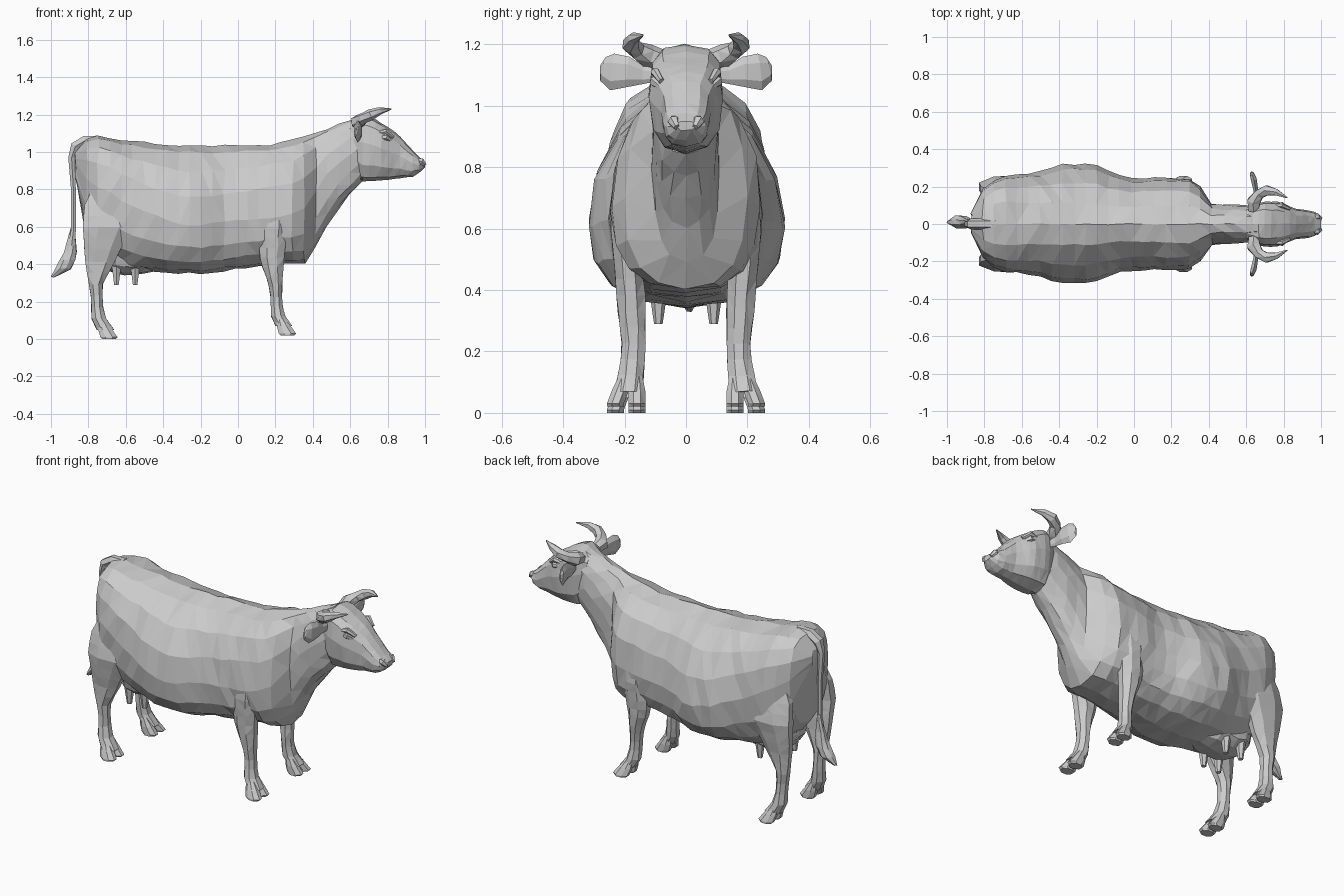
import bpy
import bmesh
import random
from math import sin, cos, pi
from mathutils import Vector

random.seed(4)
default_cube = bpy.data.objects.get("Cube")
if default_cube:
    bpy.data.objects.remove(default_cube)

UP = Vector((0, 0, 1))
SIDEWAYS = Vector((0, 1, 0))


def along(curve, t):
    """Value of a sparse profile curve at position t."""
    for (start, before), (end, after) in zip(curve, curve[1:]):
        if t <= end:
            break
    blend = min(max((t - start) / (end - start), 0), 1)
    return before + (after - before) * blend


def spread(start, end, count):
    """Evenly spaced stations from start to end."""
    return [start + (end - start) * i / (count - 1) for i in range(count)]


def circle(count, phase=0.0):
    return [2 * pi * (i + phase) / count for i in range(count)]


def power(value, exponent):
    """Signed power, used to make round sections boxier or leaner."""
    return abs(value) ** exponent * (1 if value > 0 else -1)


def loft(name, rings, jitter=0.0):
    """Skin a list of equal rings, close both ends and keep flat facets."""
    bm = bmesh.new()
    loops = [[bm.verts.new(point) for point in ring] for ring in rings]
    for low, high in zip(loops, loops[1:]):
        for i in range(len(low)):
            bm.faces.new((low[i - 1], low[i], high[i], high[i - 1]))
    bm.faces.new(loops[0])
    bm.faces.new(loops[-1])
    for vert in bm.verts:
        vert.co += Vector([random.uniform(-jitter, jitter) for axis in "xyz"])
    bmesh.ops.triangulate(bm, faces=bm.faces[:])
    bmesh.ops.recalc_face_normals(bm, faces=bm.faces[:])
    mesh = bpy.data.meshes.new(name)
    bm.to_mesh(mesh)
    bm.free()
    obj = bpy.data.objects.new(name, mesh)
    bpy.context.collection.objects.link(obj)


def torso(name, stations, top, bottom, width, share, lean, count, jitter):
    """Loft along x; share places the widest height, lean trims the upper half."""
    rings = []
    for x in stations:
        low, high, wide = along(bottom, x), along(top, x), along(width, x)
        middle = low + (high - low) * along(share, x)
        ring = []
        for angle in circle(count):
            upper = cos(angle) > 0
            exponent = along(lean, x) if upper else .8
            reach = high - middle if upper else middle - low
            ring.append(Vector((x, wide * power(sin(angle), exponent),
                                middle + reach * power(cos(angle), exponent))))
        rings.append(ring)
    loft(name, rings, jitter)


def level_ring(x, y, z, rx, ry, count=8):
    """Horizontal ring used for upright parts."""
    return [Vector((x + rx * cos(a), y + ry * sin(a), z))
            for a in circle(count, 0.5)]


def tube(name, path, radii, flat=1.0, across=SIDEWAYS, side=1):
    """Tapering tube along a path; flat squashes it along the second axis."""
    points = [Vector((x, y * side, z)) for x, y, z in path]
    rings = []
    for i, (point, radius) in enumerate(zip(points, radii)):
        ahead = points[min(i + 1, len(points) - 1)]
        tangent = (ahead - points[max(i - 1, 0)]).normalized()
        u = (across - tangent * across.dot(tangent)).normalized()
        v = tangent.cross(u) * flat
        rings.append([point + radius * (u * cos(a) + v * sin(a))
                      for a in circle(6)])
    loft(name, rings)


# Trunk and neck
torso(
    "body", spread(-.87, .66, 26),
    top=[(-.87, 1), (-.84, 1.06), (-.78, 1.09), (-.5, 1.05), (-.2, 1.03),
         (.2, 1.04), (.45, 1.11), (.66, 1.2)],
    bottom=[(-.87, .85), (-.8, .5), (-.6, .38), (-.4, .35), (-.2, .35),
            (.2, .4), (.35, .4), (.4, .45), (.43, .54), (.55, .71), (.66, .84)],
    width=[(-.87, .06), (-.8, .2), (-.73, .25), (-.54, .27), (-.38, .32),
           (-.22, .32), (-.05, .25), (.33, .24), (.37, .17), (.41, .11),
           (.66, .09)],
    share=[(-.87, .6), (-.7, .55), (-.3, .38), (.3, .4), (.5, .55)],
    lean=[(-.7, .8), (-.35, 1.1), (-.1, 1.1), (.2, .9)],
    count=16, jitter=.006)

# Head, from the poll to the muzzle
torso(
    "head", spread(.6, 1, 13),
    top=[(.6, 1.16), (.65, 1.2), (.68, 1.2), (.73, 1.18), (.85, 1.1),
         (.95, .99), (1, .95)],
    bottom=[(.6, .95), (.65, .84), (.8, .85), (.95, .87), (1, .92)],
    width=[(.6, .08), (.68, .12), (.77, .12), (.87, .08), (.96, .07), (1, .03)],
    share=[(.6, .6), (1, .5)],
    lean=[(.7, .65), (.9, .8)],
    count=12, jitter=.002)


def leg(name, side, top, ground, x_line, y_line, depth, width):
    """Limb lofted upwards from its hoof, with two toes under it."""
    ankle = ground + .05
    loft(name, [level_ring(along(x_line, z), along(y_line, z) * side, z,
                           along(depth, z), along(width, z))
                for z in spread(ankle, top, 15)], jitter=.002)
    x = along(x_line, ankle)
    for toe, y, splay in (("inner", .16, 0), ("outer", .2, .03)):
        loft(f"{name}_{toe}_toe", [
            level_ring(x - .02, y * side, ankle + .05, .02, .02),
            level_ring(x, (y + splay / 2) * side, ankle, .04, .03),
            level_ring(x + .02, (y + splay) * side, ground + .01, .05, .03),
            level_ring(x + .02, (y + splay) * side, ground, .04, .03)])


for label, side in (("left", 1), ("right", -1)):
    leg(f"front_leg_{label}", side, top=.8, ground=.02,
        x_line=[(.06, .25), (.13, .21), (.3, .2), (.42, .18), (.8, .2)],
        y_line=[(.05, .19), (.2, .17), (.4, .18), (.6, .2), (.8, .18)],
        depth=[(.05, .05), (.2, .03), (.3, .04), (.42, .07), (.65, .08)],
        width=[(.05, .05), (.2, .04), (.35, .05), (.7, .05), (.8, .03)])
    leg(f"hind_leg_{label}", side, top=.9, ground=0,
        x_line=[(.05, -.71), (.12, -.75), (.3, -.76), (.5, -.72), (.6, -.69)],
        y_line=[(.05, .19), (.2, .17), (.4, .18), (.6, .2), (.9, .16)],
        depth=[(.05, .05), (.2, .03), (.3, .04), (.4, .08), (.5, .11),
               (.6, .15), (.72, .14), (.9, .05)],
        width=[(.05, .05), (.2, .04), (.4, .04), (.6, .06), (.9, .03)])

    # Horn sweeping out, forward and up
    tube(f"horn_{label}",
         [(.64, .07, 1.15), (.64, .12, 1.16), (.67, .16, 1.18),
          (.71, .18, 1.2), (.76, .17, 1.22), (.82, .14, 1.23)],
         [.03, .04, .03, .03, .02, .003], across=UP, side=side)

    # Leaf shaped ear
    tube(f"ear_{label}",
         [(.66, .09, 1.1), (.65, .14, 1.1), (.65, .19, 1.11),
          (.64, .24, 1.11), (.63, .27, 1.12), (.63, .28, 1.12)],
         [.02, .03, .05, .06, .04, .01], flat=.3, across=UP, side=side)

    # Eye under a heavy brow, and nostril rim
    tube(f"eye_{label}", [(.76, .1, 1.08), (.79, .1, 1.08), (.82, .08, 1.06)],
         [.01, .02, .01], across=UP, side=side)
    tube(f"brow_{label}", [(.74, .1, 1.1), (.79, .1, 1.11), (.83, .08, 1.08)],
         [.01, .015, .01], side=side)
    tube(f"nostril_{label}", [(.95, .04, .96), (.98, .04, .95), (1, .03, .93)],
         [.01, .02, .01], side=side)

    # Teats
    for place, x in (("rear", -.65), ("fore", -.55)):
        tube(f"{place}_teat_{label}",
             [(x, .09, z) for z in spread(.4, .29, 4)],
             spread(.03, .014, 4), side=side)

# Udder
torso(
    "udder", spread(-.76, -.4, 8),
    top=[(-.76, .55), (-.4, .55)],
    bottom=[(-.76, .44), (-.7, .36), (-.6, .34), (-.47, .35), (-.4, .38)],
    width=[(-.76, .05), (-.67, .14), (-.5, .14), (-.4, .08)],
    share=[(-.76, .5), (-.4, .5)],
    lean=[(-.76, .8), (-.4, .8)],
    count=12, jitter=.003)

# Tail with a brush at the end
tube("tail",
     [(-.74, 0, 1.06), (-.82, 0, 1.06), (-.87, 0, 1.03), (-.89, 0, .97),
      (-.88, 0, .8), (-.88, 0, .58), (-.89, 0, .5)],
     [.03, .03, .03, .02, .015, .015, .02])
drop = [(.33, -.99), (.38, -.93), (.45, -.9), (.6, -.88)]
bulk = [(.33, .01), (.38, .05), (.45, .04), (.6, .01)]
loft("tail_brush",
     [level_ring(along(drop, z), .01, z, along(bulk, z), along(bulk, z) * .8)
      for z in spread(.33, .6, 7)], jitter=.003)
